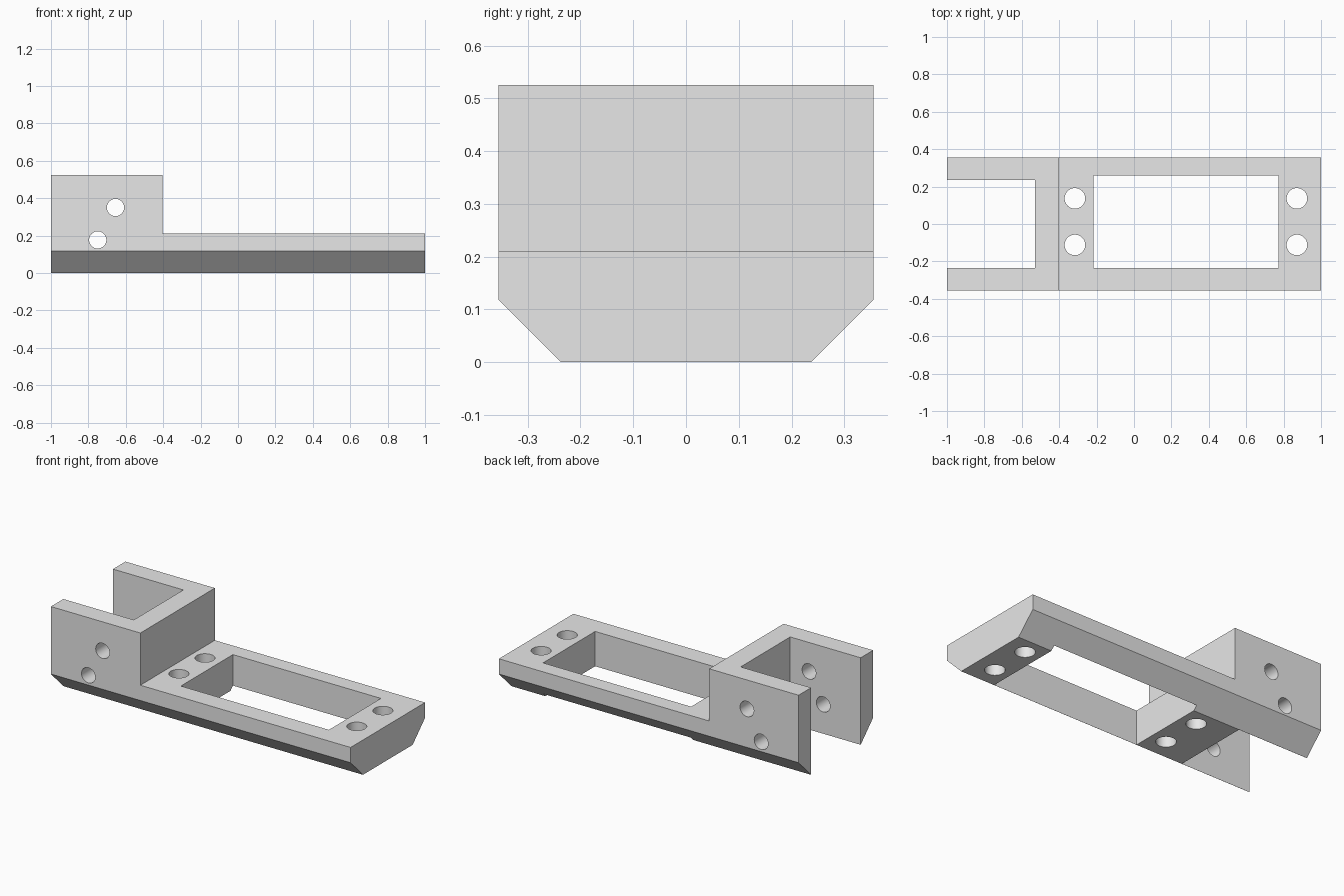
import bpy
import bmesh
from mathutils import Matrix

default_cube = bpy.data.objects.get("Cube")
if default_cube:
    bpy.data.objects.remove(default_cube, do_unlink=True)

HALF_W, FLAT_W = 0.355, 0.237       # half widths of the body and its underside
CHAMFER_Z, LEDGE_Z, TOP_Z = 0.118, 0.21, 0.525

grey = bpy.data.materials.new("light grey")
grey.use_nodes = True
grey.diffuse_color = (0.8, 0.8, 0.8, 1)
grey.node_tree.nodes["Principled BSDF"].inputs["Base Color"].default_value = (0.8, 0.8, 0.8, 1)


def add_object(name, bm):
    bmesh.ops.recalc_face_normals(bm, faces=bm.faces)
    mesh = bpy.data.meshes.new(name)
    bm.to_mesh(mesh)
    bm.free()
    mesh.materials.append(grey)
    obj = bpy.data.objects.new(name, mesh)
    bpy.context.collection.objects.link(obj)
    return obj


def box(name, low, high):
    bm = bmesh.new()
    bmesh.ops.create_cube(bm, size=1)
    for v in bm.verts:
        v.co = [high[i] if v.co[i] > 0 else low[i] for i in range(3)]
    return add_object(name, bm)


def drill(name, centre, radius, axis):
    bm = bmesh.new()
    turn = Matrix.Rotation(1.5707963, 4, "X") if axis == "Y" else Matrix()
    bmesh.ops.create_cone(bm, cap_ends=True, segments=48, radius1=radius,
                          radius2=radius, depth=2,
                          matrix=Matrix.Translation(centre) @ turn)
    return add_object(name, bm)


# Body: chamfered cross-section extruded along the length
right_half = [(FLAT_W, 0), (HALF_W, CHAMFER_Z), (HALF_W, TOP_Z)]
section = right_half + [(-y, z) for y, z in reversed(right_half)]
bm = bmesh.new()
end = bm.faces.new([bm.verts.new((-1, y, z)) for y, z in section])
swept = bmesh.ops.extrude_face_region(bm, geom=[end])["geom"]
bmesh.ops.translate(bm, vec=(2, 0, 0),
                    verts=[g for g in swept if isinstance(g, bmesh.types.BMVert)])
bracket = add_object("mounting_bracket", bm)

# Cutters: step above the plate, open fork slot and rectangular window
cutters = [
    box("step_cutter", (-0.403, -1, LEDGE_Z), (2, 1, 1)),
    box("fork_slot_cutter", (-2, -FLAT_W + 0.0005, -1), (-0.53, FLAT_W - 0.0005, 1)),
    box("window_cutter", (-0.216, -FLAT_W + 0.0005, -1), (0.772, 0.26, 1)),
]

# Vertical screw holes at both ends of the window
for x in (-0.316, 0.871):
    for y in (-0.112, 0.137):
        cutters.append(drill("screw_hole_cutter", (x, y, 0), 0.055, "Z"))

# Cross holes through both fork arms
for x, z in ((-0.655, 0.35), (-0.75, 0.177)):
    cutters.append(drill("cross_hole_cutter", (x, 0, z), 0.046, "Y"))

# Cut everything, then drop the cutters
bpy.context.view_layer.objects.active = bracket
bracket.select_set(True)
for cutter in cutters:
    mod = bracket.modifiers.new(cutter.name, "BOOLEAN")
    mod.operation = "DIFFERENCE"
    mod.solver = "EXACT"
    mod.object = cutter
    bpy.ops.object.modifier_apply(modifier=mod.name)
    bpy.data.objects.remove(cutter, do_unlink=True)

bpy.ops.object.shade_smooth_by_angle(angle=0.5)
